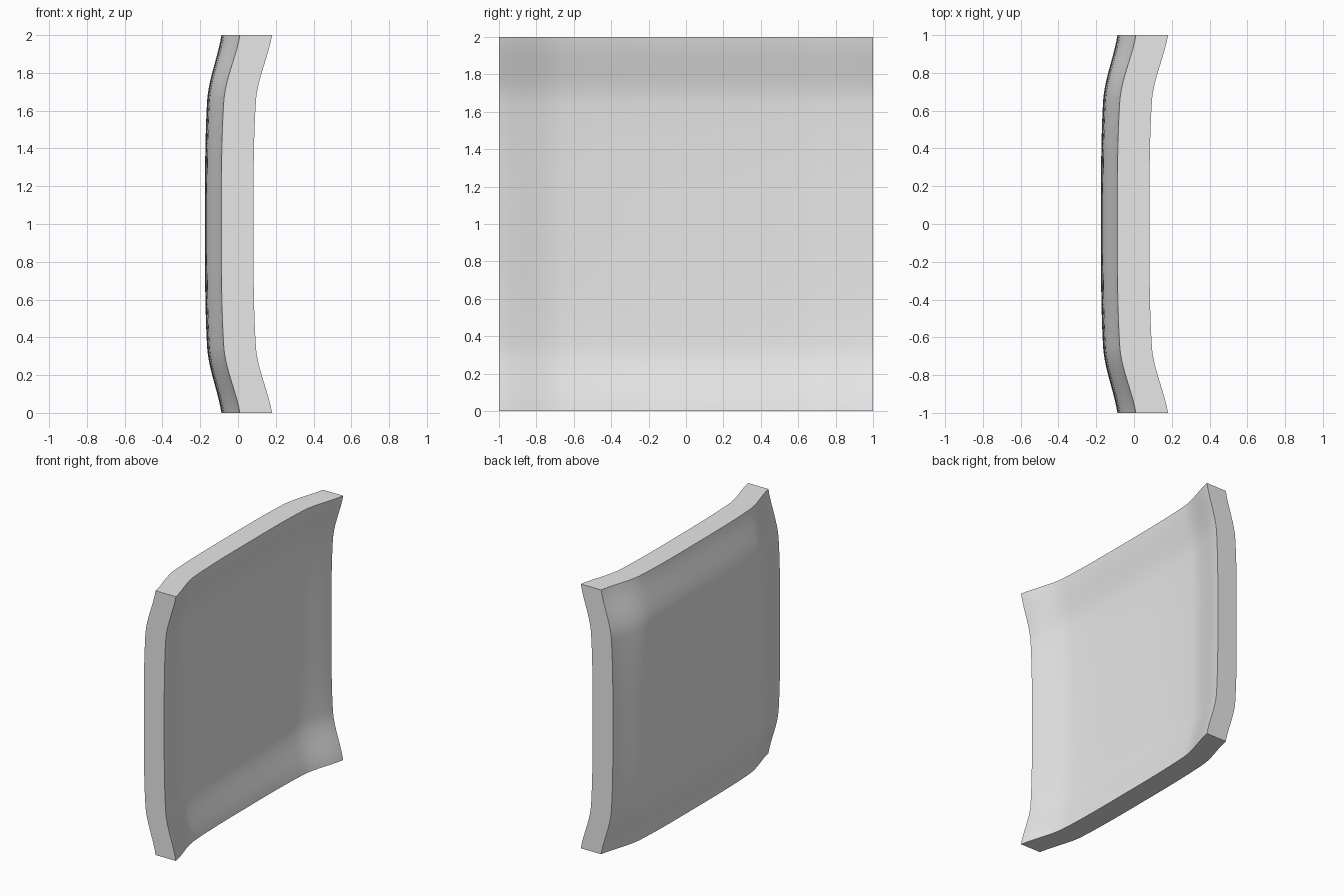
import bpy
import bmesh
import math

cube = bpy.data.objects.get("Cube")
if cube:
    bpy.data.objects.remove(cube, do_unlink=True)

SEGMENTS = 72
THICKNESS = 0.17
BACK = -0.175


def flare(t):
    """Rise of the panel from its flat middle (t = 0) to its rim (t = 1)."""
    t = min(abs(t), 1.0)
    s = max(0.0, (t - 0.65) / 0.35)
    return 0.047 * t ** 3.3 + 0.04 * s * s * (3 - 2 * s)


# Single neutral material
grey = bpy.data.materials.new("plain_grey")
grey.use_nodes = True
colour = (0.8, 0.8, 0.8, 1.0)
grey.diffuse_color = colour
grey.node_tree.nodes["Principled BSDF"].inputs["Base Color"].default_value = colour

# Dished sheet standing upright, flaring towards +x at all four edges
bm = bmesh.new()
bmesh.ops.create_grid(bm, x_segments=SEGMENTS, y_segments=SEGMENTS, size=1.0)
for v in bm.verts:
    u, w = v.co.x, v.co.y
    a, b = flare(u), flare(w)
    v.co = (BACK + a + b + 1.5 * a * b, u, w + 1)

# Thicken straight along x so that the side walls stay planar
result = bmesh.ops.extrude_face_region(bm, geom=bm.faces[:], use_keep_orig=True)
front_verts = [g for g in result["geom"] if isinstance(g, bmesh.types.BMVert)]
bmesh.ops.translate(bm, verts=front_verts, vec=(THICKNESS, 0, 0))
bmesh.ops.recalc_face_normals(bm, faces=bm.faces[:])

mesh = bpy.data.meshes.new("dished_panel")
bm.to_mesh(mesh)
bm.free()
mesh.materials.append(grey)
panel = bpy.data.objects.new("dished_panel", mesh)
bpy.context.collection.objects.link(panel)

# Smooth faces, sharp rim
bpy.ops.object.select_all(action="DESELECT")
panel.select_set(True)
bpy.context.view_layer.objects.active = panel
bpy.ops.object.shade_smooth_by_angle(angle=math.radians(35))
